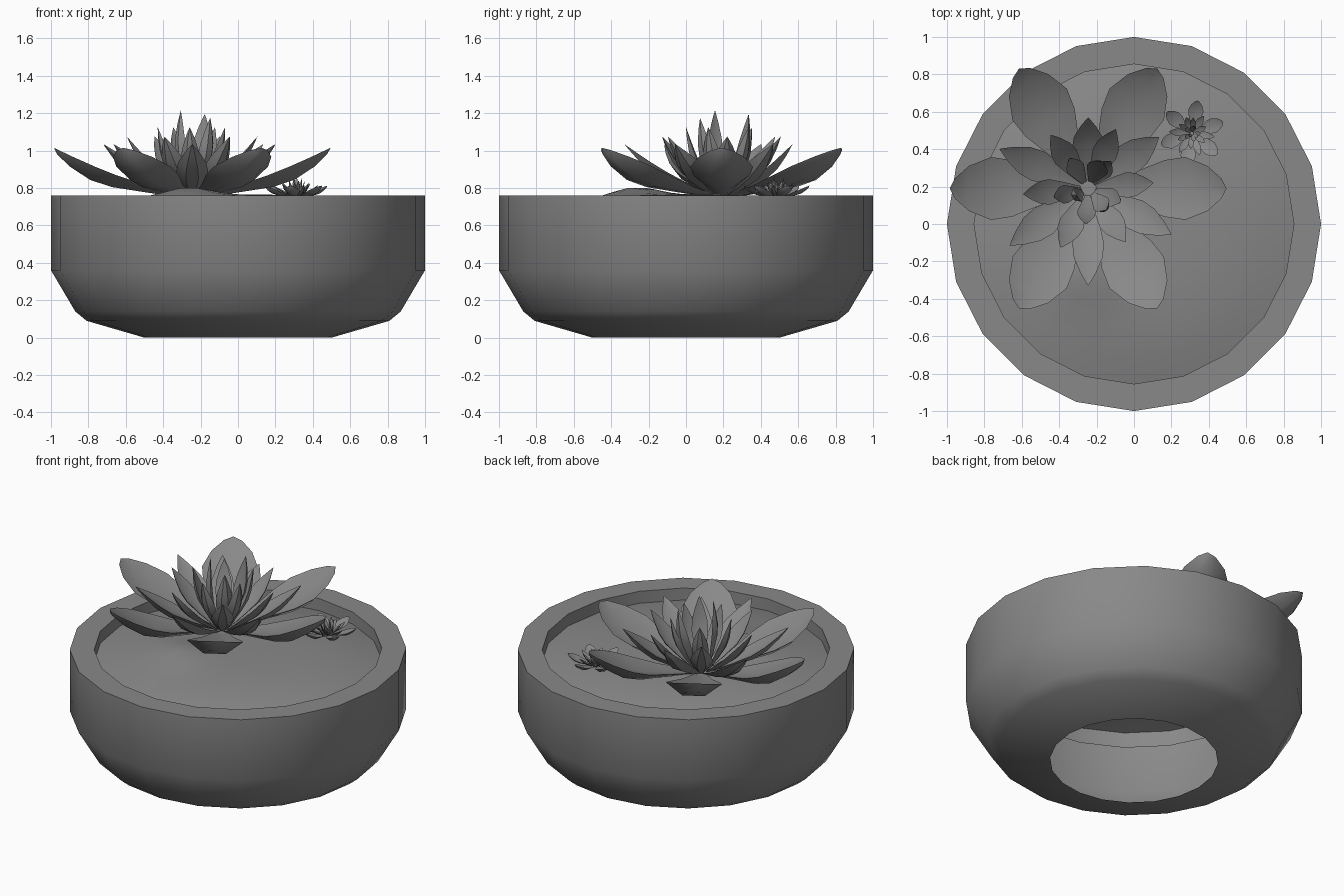
import bpy, bmesh
from math import sin, cos, radians, pi, hypot, exp
from mathutils import Vector, Matrix

if "Cube" in bpy.data.objects:
    bpy.data.objects.remove(bpy.data.objects["Cube"])

# One dark grey for every part
dark = bpy.data.materials.new("dark_grey")
dark.diffuse_color = (.25, .25, .25, 1)
dark.use_nodes = True
dark.node_tree.nodes["Principled BSDF"].inputs["Base Color"].default_value = dark.diffuse_color


def finish(bm, name, angle):
    bmesh.ops.recalc_face_normals(bm, faces=bm.faces)
    me = bpy.data.meshes.new(name)
    bm.to_mesh(me)
    bm.free()
    me.materials.append(dark)
    ob = bpy.data.objects.new(name, me)
    bpy.context.collection.objects.link(ob)
    bpy.ops.object.select_all(action='DESELECT')
    ob.select_set(True)
    bpy.context.view_layer.objects.active = ob
    bpy.ops.object.shade_smooth_by_angle(angle=radians(angle))
    return ob


def lathe(bm, profile, height=None, n=20):
    rings = []
    for r, z in profile:
        ring = []
        for i in range(n):
            a = 2 * pi * i / n
            x, y = r * cos(a), r * sin(a)
            ring.append(bm.verts.new((x, y, height(x, y) if height else z)))
        rings.append(ring)
    for a, b in zip(rings, rings[1:]):
        for i in range(n):
            j = (i + 1) % n
            bm.faces.new((a[i], a[j], b[j], b[i]))
    return rings


# Bowl: open drain hole below, short inner lip above
bm = bmesh.new()
lathe(bm, [(.5, 0), (.81, .09), (.87, .14), (1, .36), (1, .76), (.855, .76), (.855, .58)])
finish(bm, "bowl", 40)


# Soil: gently domed disc with one small mound
def soil_z(x, y):
    r = hypot(x, y) / .86
    return .68 + .085 * (1 - r ** 3) + .05 * exp(-(hypot(x + .27, y + .27) / .16) ** 2)


bm = bmesh.new()
rings = lathe(bm, [(r, 0) for r in (.856, .73, .6, .48, .38, .28, .15)], soil_z)
bm.faces.new(rings[-1])
finish(bm, "soil", 40)


# Petal: cupped, fleshy leaf; stations give position along it and relative width
BROAD = [(.03, .18), (.3, .52), (.52, .9), (.68, 1), (.85, .72), (.96, .32)]
POINTED = [(.03, .25), (.3, .7), (.52, 1), (.68, .9), (.85, .5), (.95, .18)]


def petal(bm, azimuth, reach, rise, half_w, thick, stations=POINTED, base=.03):
    length = hypot(reach - base, rise)
    tilt = Vector((reach - base, 0, rise)).to_track_quat('X', 'Z').to_matrix().to_4x4()
    m = Matrix.Rotation(radians(azimuth), 4, 'Z') @ Matrix.Translation((base, 0, 0)) @ tilt
    secs = []
    for t, w in stations:
        h = half_w * w
        sag = -.03 * length * sin(pi * t)
        low = -.24 * h - thick * w
        pts = [(h, 0), (0, -.24 * h), (-h, 0), (-.4 * h, low), (.4 * h, low)]
        secs.append([bm.verts.new(m @ Vector((t * length, y, z + sag))) for y, z in pts])
    tip = bm.verts.new(m @ Vector((length, 0, 0)))
    bm.faces.new(secs[0])
    for a, b in zip(secs + [None], secs[1:] + [None]):
        for i in range(5):
            j = (i + 1) % 5
            if b:
                bm.faces.new((a[i], a[j], b[j], b[i]))
            elif a is secs[-1]:
                bm.faces.new((a[i], a[j], tip))


# Inner leaves: angle, reach, rise, half width, thickness
INNER = [(a, r, .28, .085, .025) for a, r in
         ((36, .47), (90, .38), (156, .52), (216, .52), (270, .52), (331, .51))]
INNER += [(5 + 60 * i, .35, .32, .068, .02) for i in range(6)]
INNER += [(50 + 72 * i, .19, .37, .05, .018) for i in range(5)]
INNER += [(65, .16, .44, .06, .02), (210, .07, .46, .045, .02), (310, .15, .42, .05, .02)]


def rosette(name, location, scale, turn):
    bm = bmesh.new()
    for i in range(6):
        petal(bm, 60 * i, .74, .26, .168, .035, BROAD)
    for leaf in INNER:
        petal(bm, *leaf)
    ob = finish(bm, name, 38)
    ob.location = location
    ob.scale = (scale,) * 3
    ob.rotation_euler.z = radians(turn)


rosette("large_succulent", (-.245, .19, .755), 1, 0)
rosette("small_succulent", (.31, .485, .75), .24, 20)
